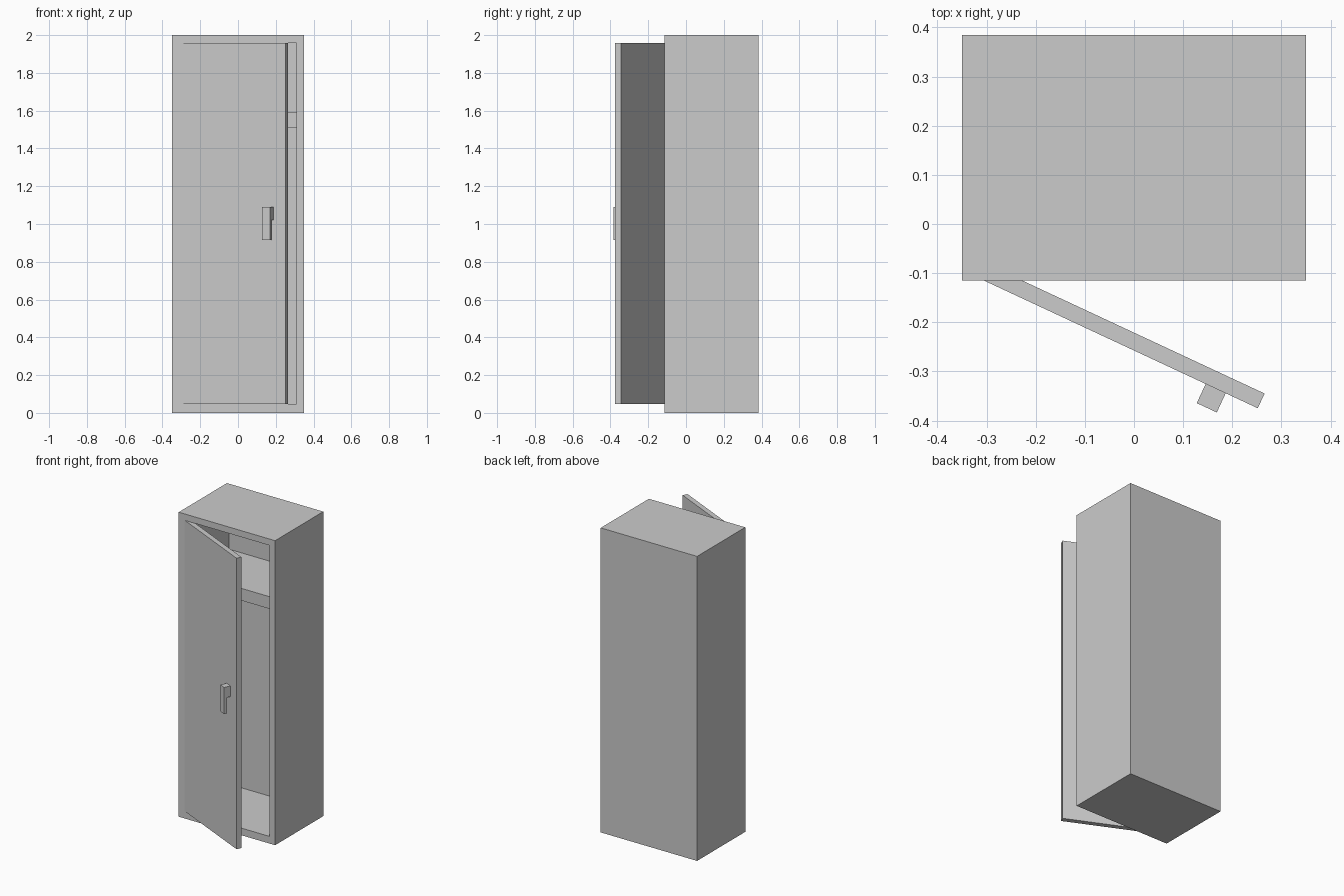
import bpy
import bmesh
from math import radians
from mathutils import Matrix, Vector

cube = bpy.data.objects.get("Cube")
if cube:
    bpy.data.objects.remove(cube, do_unlink=True)

grey = bpy.data.materials.new("painted_grey")
grey.use_nodes = True
colour = (0.6, 0.6, 0.6, 1)
grey.diffuse_color = colour
grey.node_tree.nodes["Principled BSDF"].inputs["Base Color"].default_value = colour


def finish(name, bm):
    bmesh.ops.recalc_face_normals(bm, faces=bm.faces)
    mesh = bpy.data.meshes.new(name)
    bm.to_mesh(mesh)
    bm.free()
    mesh.materials.append(grey)
    obj = bpy.data.objects.new(name, mesh)
    bpy.context.collection.objects.link(obj)
    return obj


def box_mesh(low, high):
    low, high = Vector(low), Vector(high)
    bm = bmesh.new()
    bmesh.ops.create_cube(bm, size=1)
    bmesh.ops.scale(bm, vec=high - low, verts=bm.verts)
    bmesh.ops.translate(bm, vec=(low + high) / 2, verts=bm.verts)
    return bm


WIDTH, HEIGHT, FRONT, BACK = 0.70, 2.0, -0.115, 0.385
WALL, DOOR_THICK = 0.04, 0.033
INNER = WIDTH / 2 - WALL
LOW, HIGH = 0.047, 1.958

# Cabinet: a box whose front is inset to a frame and pushed in to a cavity
bm = box_mesh((-WIDTH / 2, FRONT, 0), (WIDTH / 2, BACK, HEIGHT))
bm.normal_update()
front = min(bm.faces, key=lambda f: f.calc_center_median().y)
bmesh.ops.inset_region(bm, faces=[front], thickness=WALL, use_even_offset=True)
for v in front.verts:
    v.co.z = HIGH if v.co.z > HEIGHT / 2 else LOW
pushed = bmesh.ops.extrude_discrete_faces(bm, faces=[front])["faces"][0]
bmesh.ops.translate(bm, vec=(0, BACK - FRONT - 0.035, 0), verts=pushed.verts)
finish("cabinet", bm)

# Shelf, set back a little from the opening
finish("shelf", box_mesh((-INNER, FRONT + 0.055, 1.51), (INNER, BACK - 0.035, 1.59)))

# Door and handle are built closed, with the hinge corner at the origin
hinge = Matrix.Translation((-INNER, FRONT + 0.002, 0)) @ Matrix.Rotation(radians(-25), 4, "Z")
door = finish("door", box_mesh((0, 0, LOW), (2 * INNER, DOOR_THICK, HIGH)))
door.matrix_world = hinge

# Handle: an L-shaped side profile, extruded across the door
REACH, GRIP = 0.043, 0.019
profile = [(0, 1.02), (0, 1.09), (-REACH, 1.09), (-REACH, 0.915),
           (GRIP - REACH, 0.915), (GRIP - REACH, 1.02)]
bm = bmesh.new()
side = bm.faces.new([bm.verts.new((0.503, y, z)) for y, z in profile])
grown = bmesh.ops.extrude_face_region(bm, geom=[side])["geom"]
bmesh.ops.translate(bm, vec=(0.045, 0, 0),
                    verts=[g for g in grown if isinstance(g, bmesh.types.BMVert)])
handle = finish("door_handle", bm)
handle.matrix_world = hinge
